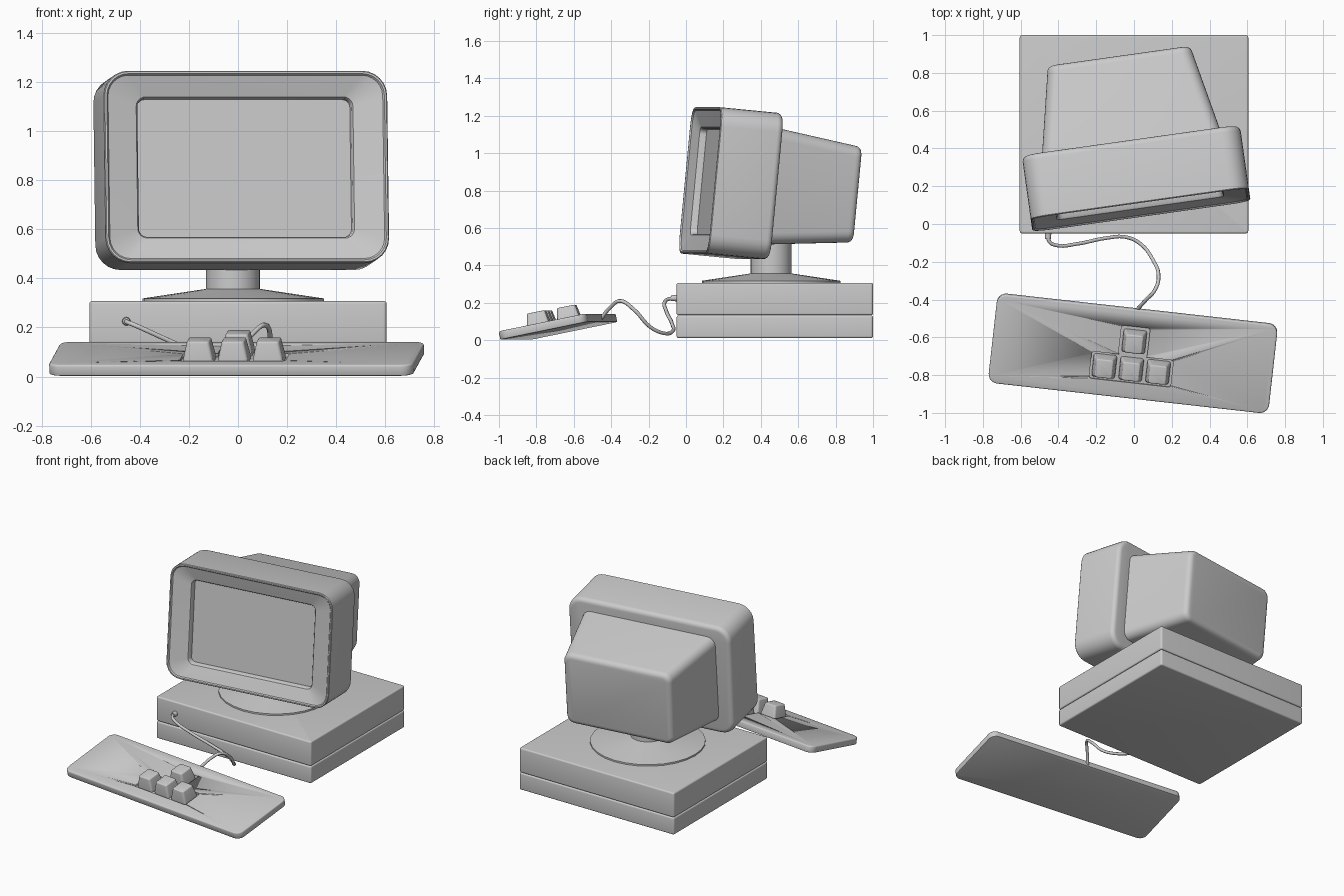
import bpy, bmesh, math
from mathutils import Matrix

if "Cube" in bpy.data.objects:
    bpy.data.objects.remove(bpy.data.objects["Cube"])


def finish(obj, angle=35):
    bpy.ops.object.select_all(action='DESELECT')
    obj.select_set(True)
    bpy.context.view_layer.objects.active = obj
    bpy.ops.object.shade_smooth_by_angle(angle=math.radians(angle))
    return obj


def make_object(name, bm, matrix=Matrix()):
    bmesh.ops.recalc_face_normals(bm, faces=bm.faces)
    mesh = bpy.data.meshes.new(name)
    bm.to_mesh(mesh)
    bm.free()
    obj = bpy.data.objects.new(name, mesh)
    bpy.context.collection.objects.link(obj)
    obj.matrix_world = matrix
    return finish(obj)


def rounded_rect(hw, hh, r, seg=6):
    pts = []
    for k, (sx, sy) in enumerate([(1, 1), (-1, 1), (-1, -1), (1, -1)]):
        for i in range(seg + 1):
            a = math.pi / 2 * (k + i / seg)
            pts.append((sx * (hw - r) + r * math.cos(a), sy * (hh - r) + r * math.sin(a)))
    return pts


def loft(name, loops, matrix=Matrix(), along_y=False, center=(0, 0)):
    """Skin rounded rectangles given as (half width, half height, radius, depth)."""
    bm = bmesh.new()
    rings = []
    for hw, hh, r, d in loops:
        pts = [(x + center[0], y + center[1]) for x, y in rounded_rect(hw, hh, r)]
        rings.append([bm.verts.new((x, d, y) if along_y else (x, y, d)) for x, y in pts])
    n = len(rings[0])
    for a, b in zip(rings, rings[1:]):
        for i in range(n):
            bm.faces.new((a[i], a[(i + 1) % n], b[(i + 1) % n], b[i]))
    bm.faces.new(rings[0])
    bm.faces.new(rings[-1])
    return make_object(name, bm, matrix)


def round_end(hw, hh, r, d, size, sign=1, steps=4):
    """Loops that round an edge over towards depth d."""
    out = []
    for i in range(steps + 1):
        a = math.pi / 2 * i / steps
        k = size * (1 - math.cos(a))
        out.append((hw - k, hh - k, r - k, d - sign * size * (1 - math.sin(a))))
    return out


def slab(name, x0, x1, y0, y1, z0, z1):
    hw, hh = (x1 - x0) / 2, (y1 - y0) / 2
    loops = round_end(hw, hh, 0.013, z0, 0.01, -1)[::-1] + round_end(hw, hh, 0.013, z1, 0.01)
    return loft(name, loops, center=((x0 + x1) / 2, (y0 + y1) / 2))


def lathe(name, profile, x, y, sides=28):
    bm = bmesh.new()
    rings = [[bm.verts.new((r * math.cos(2 * math.pi * i / sides),
                            r * math.sin(2 * math.pi * i / sides), z)) for i in range(sides)]
             for r, z in profile]
    for a, b in zip(rings, rings[1:]):
        for i in range(sides):
            j = (i + 1) % sides
            bm.faces.new((a[i], a[j], b[j], b[i]))
    bm.faces.new(rings[0])
    bm.faces.new(rings[-1])
    return make_object(name, bm, Matrix.Translation((x, y, 0)))


def placed(loc, tilt, turn):
    return (Matrix.Translation(loc) @ Matrix.Rotation(math.radians(turn), 4, 'Z')
            @ Matrix.Rotation(math.radians(tilt), 4, 'X'))


# computer case: two stacked slabs with a seam
slab("case_lower", -0.605, 0.605, -0.05, 1.0, 0.012, 0.132)
slab("case_upper", -0.605, 0.605, -0.05, 1.0, 0.134, 0.307)

# swivel stand
lathe("monitor_stand", [(0.37, 0.30), (0.37, 0.318), (0.11, 0.357), (0.11, 0.56)], -0.02, 0.455)

# monitor: bezel, screen and tapered rear housing
mon = placed((0.035, 0.075, 0.855), -5.5, 8)
bezel = [(0.437, 0.28, 0.03, 0.085), (0.44, 0.283, 0.033, 0.045), (0.446, 0.289, 0.039, 0.036),
         (0.565, 0.375, 0.085, 0.008), (0.571, 0.381, 0.09, 0.0), (0.579, 0.389, 0.098, 0.0),
         (0.583, 0.393, 0.102, 0.005)] + round_end(0.583, 0.393, 0.102, 0.34, 0.03)
loft("monitor_bezel", bezel, mon, True)
loft("screen", [(0.438, 0.281, 0.03, 0.072), (0.438, 0.281, 0.03, 0.09)], mon, True)
housing = [(0.482, 0.315, 0.06, 0.31)] + round_end(0.388, 0.26, 0.06, 0.805, 0.035)
loft("monitor_housing", housing, mon, True)

# keyboard plate
kb = placed((-0.005, -0.68, 0.05), 11.5, -6.4)
plate = (round_end(0.747, 0.241, 0.05, 0.0, 0.006, -1, 2)[::-1]
         + round_end(0.747, 0.241, 0.05, 0.046, 0.008, 1, 3))
keyboard = loft("keyboard", plate, kb)

# shallow well around the keys, cut with two overlapping blocks
wells = [(0.217, 0.073, -0.082), (0.076, 0.081, 0.068)]
for hw, hh, cy in wells:
    cutter = loft("well_cutter", [(hw, hh, 0.012, 0.032), (hw, hh, 0.012, 0.08)], kb, center=(0, cy))
    cutter.hide_render = True
    mod = keyboard.modifiers.new("well", 'BOOLEAN')
    mod.operation = 'DIFFERENCE'
    mod.solver = 'EXACT'
    mod.object = cutter
    bpy.context.view_layer.objects.active = keyboard
    while keyboard.modifiers[0] != mod:
        bpy.ops.object.modifier_move_up(modifier=mod.name)
    bpy.ops.object.modifier_apply(modifier=mod.name)
    bpy.data.objects.remove(cutter)

# arrow keys
keys = {"left": (-0.143, -0.082), "down": (0, -0.082), "right": (0.143, -0.082), "up": (0, 0.068)}
for label, pos in keys.items():
    loops = [(0.062, 0.062, 0.014, 0.03), (0.061, 0.061, 0.014, 0.05)] \
        + round_end(0.047, 0.05, 0.014, 0.12, 0.007, 1, 3)
    loft("key_" + label, loops, kb, center=pos)

# cable from the case to the keyboard
path = [(-0.455, -0.04, 0.225), (-0.45, -0.09, 0.221), (-0.415, -0.112, 0.207), (-0.3, -0.105, 0.155),
        (-0.15, -0.075, 0.09), (-0.04, -0.07, 0.05), (0.04, -0.11, 0.036), (0.10, -0.19, 0.07),
        (0.13, -0.28, 0.165), (0.11, -0.35, 0.21), (0.065, -0.40, 0.18), (0.015, -0.455, 0.115)]
curve = bpy.data.curves.new("cable", 'CURVE')
curve.dimensions = '3D'
curve.bevel_depth = 0.01
curve.bevel_resolution = 2
curve.resolution_u = 6
curve.use_fill_caps = True
spline = curve.splines.new('BEZIER')
spline.bezier_points.add(len(path) - 1)
for bp, co in zip(spline.bezier_points, path):
    bp.co = co
    bp.handle_left_type = bp.handle_right_type = 'AUTO'
bpy.context.collection.objects.link(bpy.data.objects.new("cable", curve))

# plug where the cable leaves the case
bm = bmesh.new()
bmesh.ops.create_cone(bm, cap_ends=True, segments=16, radius1=0.018, radius2=0.015, depth=0.04)
make_object("cable_plug", bm, Matrix.Translation((-0.455, -0.06, 0.225)) @ Matrix.Rotation(math.pi / 2, 4, 'X'))
